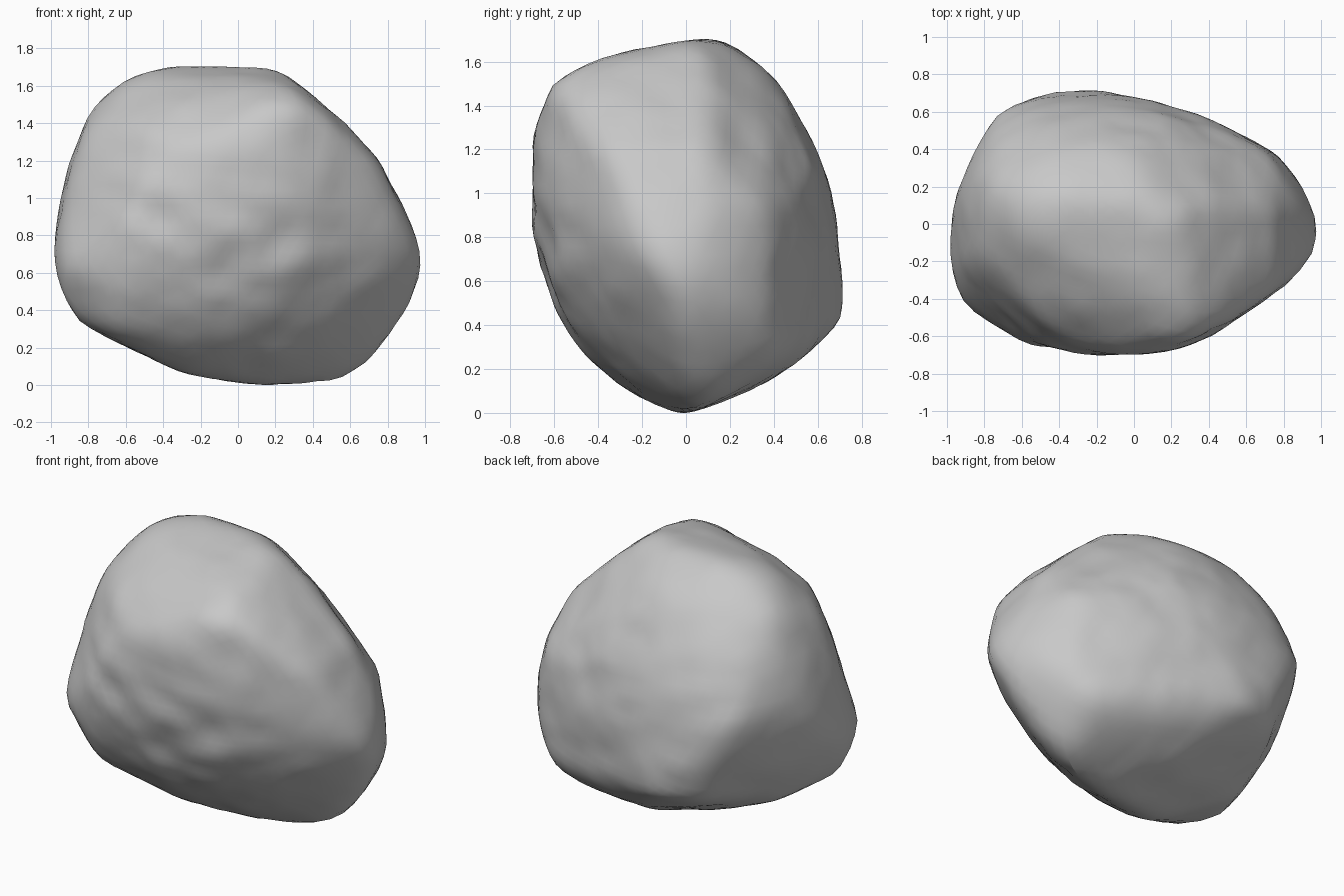
import bpy
import bmesh
from math import sin, cos, radians, tau
from mathutils import Vector, noise
from mathutils.bvhtree import BVHTree

if "Cube" in bpy.data.objects:
    bpy.data.objects.remove(bpy.data.objects["Cube"], do_unlink=True)

SIDES = 40


def outline_planes(azimuth, elevation, outline):
    """Tangent planes of a prism with the given outline, as normal / distance."""
    az, el = radians(azimuth), radians(elevation)
    axis = Vector((cos(el) * cos(az), cos(el) * sin(az), sin(el)))
    right = Vector((-sin(az), cos(az), 0))
    up = axis.cross(right)
    planes = []
    for i in range(SIDES):
        a = tau * i / SIDES
        distance = max(u * cos(a) + v * sin(a) for u, v in outline)
        planes.append((right * cos(a) + up * sin(a)) / distance)
    return planes


# Boulder outlines around its centre: long side, narrow side, plan, diagonals
long_side = [(-1, -.19), (-.9, .35), (-.76, .67), (-.61, .79), (-.37, .86),
             (.05, .85), (.24, .83), (.57, .6), (.85, .17), (1.01, -.23),
             (.9, -.54), (.65, -.8), (.47, -.86), (-.23, -.82), (-.86, -.52),
             (-.95, -.4)]
narrow_side = [(-.71, .31), (-.66, .55), (-.63, .63), (-.57, .69), (-.3, .79),
               (.1, .86), (.27, .82), (.45, .62), (.63, .29), (.7, -.06),
               (.71, -.44), (.39, -.71), (0, -.86), (-.14, -.82), (-.44, -.62),
               (-.58, -.41), (-.68, -.16)]
plan = [(-1, -.1), (-.97, .15), (-.83, .42), (-.74, .6), (-.5, .7),
        (-.17, .71), (.45, .55), (.81, .35), (.95, .12), (1.01, -.15),
        (.78, -.36), (.43, -.59), (.25, -.67), (-.25, -.7), (-.55, -.66),
        (-.77, -.55), (-.92, -.41)]
diagonal_a = [(-.53, .84), (-.33, .92), (-.03, .89), (.24, .74), (.52, .43),
              (.79, .06), (.87, -.39), (.81, -.55), (.61, -.82), (.4, -.91),
              (-.16, -.8), (-.82, -.49), (-1, -.13), (-.93, .18), (-.79, .56)]
diagonal_b = [(.02, .89), (.28, .79), (.7, .53), (.85, .18), (1, -.29),
              (.94, -.5), (.82, -.64), (.36, -.76), (-.18, -.78), (-.72, -.58),
              (-.8, -.45), (-.87, -.13), (-.8, .21), (-.66, .47), (-.27, .77)]
diagonal_c = [(-.17, .81), (0, .81), (.37, .73), (.63, .6), (.85, .34),
              (.95, .09), (.82, -.39), (.56, -.79), (.28, -.89), (.06, -.86),
              (-.31, -.67), (-.48, -.55), (-.79, -.16), (-.89, .05), (-.82, .34),
              (-.48, .64)]

planes = (outline_planes(-90, 0, long_side)
          + outline_planes(0, 0, narrow_side)
          + outline_planes(-90, 90, plan)
          + outline_planes(-55, 23, diagonal_a)
          + outline_planes(125, 23, diagonal_b)
          + outline_planes(55, -28, diagonal_c))

# Faceted block: push a sphere out to the nearest plane
bm = bmesh.new()
bmesh.ops.create_icosphere(bm, subdivisions=5, radius=1)
for vert in bm.verts:
    vert.co = vert.co / max(plane.dot(vert.co) for plane in planes)

# Worn core: hull of the middle of each facet, which cuts off the sharp corners
core = bmesh.new()
for plane in planes:
    reach = [(plane.dot(vert.co), vert.co) for vert in bm.verts]
    best = max(r for r, co in reach)
    if best > 0.97:
        touching = [co for r, co in reach if r > best - 0.012]
        core.verts.new(sum(touching, Vector()) / len(touching))
bmesh.ops.remove_doubles(core, verts=core.verts[:], dist=0.01)
bmesh.ops.convex_hull(core, input=core.verts[:])
core_tree = BVHTree.FromBMesh(core)
core.free()

# Wear the block halfway to its core, then round the edges
for vert in bm.verts:
    hit = core_tree.ray_cast(Vector(), vert.co.normalized())[0]
    if hit:
        vert.co = vert.co.lerp(hit, 0.5)
for _ in range(2):
    bmesh.ops.smooth_vert(bm, verts=bm.verts[:], factor=0.5,
                          use_axis_x=True, use_axis_y=True, use_axis_z=True)

# Weathered surface: broad lumps, slanted layers and a few hollows in front
hollows = [(Vector((-.1, -.62, -.22)), .2, .03),
           (Vector((-.42, -.65, .05)), .17, .025),
           (Vector((.22, -.6, -.1)), .16, .02)]
bm.normal_update()
moves = []
for vert in bm.verts:
    p = vert.co
    lumps = noise.fractal(p * 3.5, 1.0, 2.0, 3)
    layers = noise.noise(Vector((p.x * 2, p.y * 2, p.z * 7 + p.x * 2)))
    rough = max(0.3, abs(vert.normal.y))
    offset = 0.01 * lumps + 0.01 * layers * rough
    for centre, radius, depth in hollows:
        fade = max(0.0, 1 - (p - centre).length / radius)
        offset -= depth * fade * fade * (3 - 2 * fade)
    moves.append(vert.normal * offset)
for vert, move in zip(bm.verts, moves):
    vert.co += move

# Stand the boulder on the ground
lowest = min(vert.co.z for vert in bm.verts)
bmesh.ops.translate(bm, verts=bm.verts[:], vec=(0, 0, -lowest))
bm.normal_update()

mesh = bpy.data.meshes.new("boulder")
bm.to_mesh(mesh)
bm.free()
boulder = bpy.data.objects.new("boulder", mesh)
bpy.context.collection.objects.link(boulder)

# Plain grey stone
stone = bpy.data.materials.new("grey_stone")
stone.use_nodes = True
colour = (0.58, 0.58, 0.58, 1)
stone.diffuse_color = colour
for node in stone.node_tree.nodes:
    if node.type == 'BSDF_PRINCIPLED':
        node.inputs["Base Color"].default_value = colour
        node.inputs["Roughness"].default_value = 0.9
mesh.materials.append(stone)

bpy.ops.object.select_all(action='DESELECT')
boulder.select_set(True)
bpy.context.view_layer.objects.active = boulder
bpy.ops.object.shade_smooth_by_angle(angle=radians(30))
